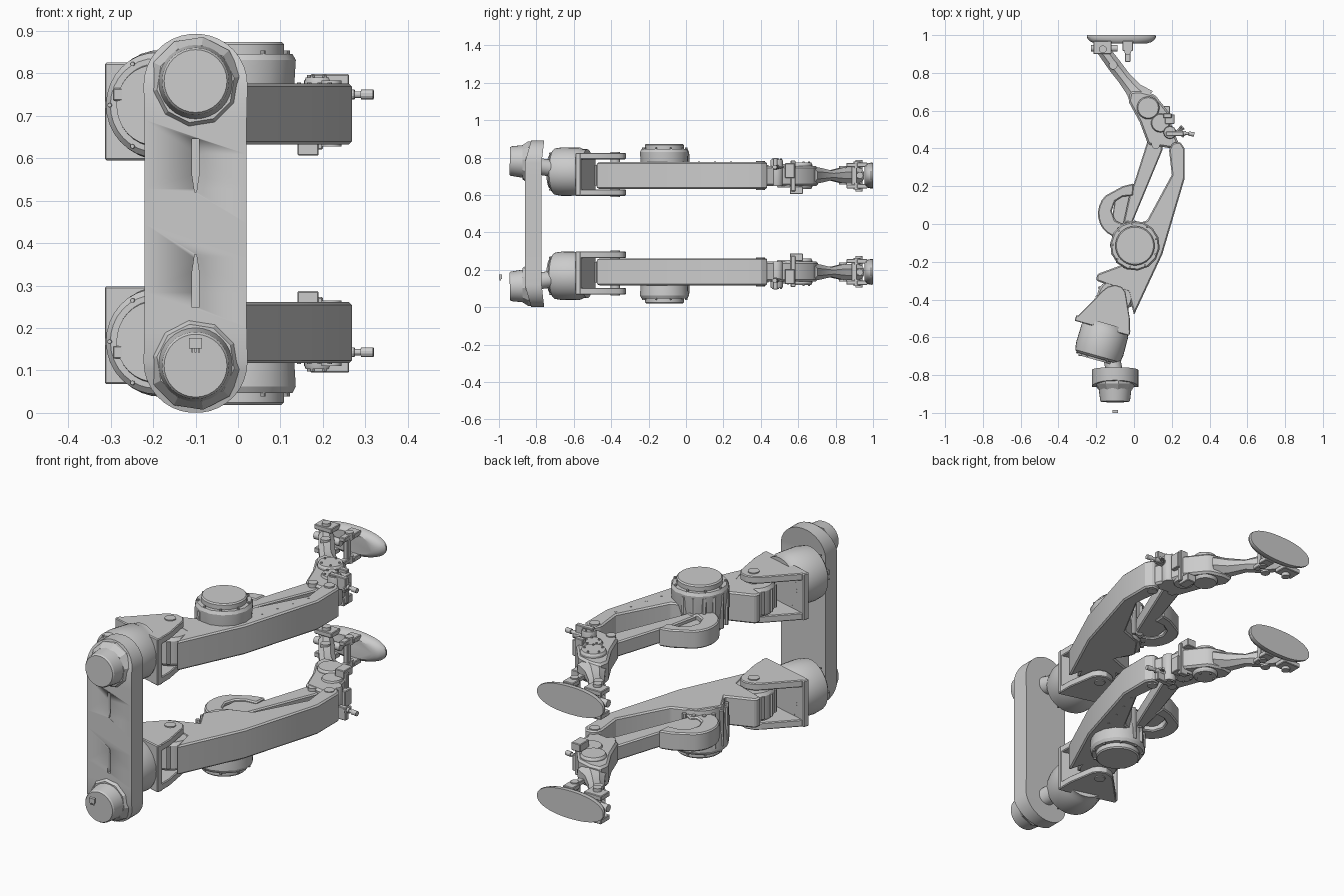
import bpy, bmesh
from math import sin, cos, pi, radians, sqrt, copysign
from mathutils import Vector, Matrix

MID = 0.4465   # height of the plane the two legs mirror about


def finish(bm, name, bevel=0.0, mirror=True):
    bmesh.ops.recalc_face_normals(bm, faces=bm.faces)
    if bevel:
        edges = [e for e in bm.edges if len(e.link_faces) == 2 and e.calc_face_angle() > radians(35)]
        bmesh.ops.bevel(bm, geom=edges, offset=bevel, segments=1, affect='EDGES', clamp_overlap=True)
    for f in bm.faces:
        f.smooth = True
    for e in bm.edges:
        if len(e.link_faces) == 2:
            e.smooth = e.calc_face_angle() < radians(28)
    bm.transform(Matrix.Translation((0, 0, -MID)))
    me = bpy.data.meshes.new(name)
    bm.to_mesh(me)
    bm.free()
    ob = bpy.data.objects.new(name, me)
    ob.location.z = MID
    bpy.context.collection.objects.link(ob)
    if mirror:
        m = ob.modifiers.new("other_leg", 'MIRROR')
        m.use_axis = (False, False, True)
        m.use_clip = False
        m.use_mirror_merge = False
    return ob


def loft(name, rings, bevel=0.0, mirror=True):
    bm = bmesh.new()
    vs = [[bm.verts.new(p) for p in r] for r in rings]
    n = len(vs[0])
    for a, b in zip(vs, vs[1:]):
        for i in range(n):
            bm.faces.new((a[i], a[(i + 1) % n], b[(i + 1) % n], b[i]))
    bm.faces.new(vs[0][::-1])
    bm.faces.new(vs[-1])
    return finish(bm, name, bevel, mirror)


def prism(name, pts, lo, hi, bevel=0.006):
    return loft(name, [[(x, y, z) for x, y in pts] for z in (lo, hi)], bevel)


def box(name, x0, x1, y0, y1, z0, z1, bevel=0.003, mirror=True):
    return loft(name, [[(x0, y0, z), (x1, y0, z), (x1, y1, z), (x0, y1, z)] for z in (z0, z1)], bevel, mirror)


def turned(name, p, d, prof, n=28, bevel=0.0):
    """Round part: prof is (distance along d, radius) pairs."""
    p, d = Vector(p), Vector(d).normalized()
    u = d.orthogonal().normalized()
    v = d.cross(u)
    return loft(name, [[p + d * t + (u * cos(2 * pi * i / n) + v * sin(2 * pi * i / n)) * r
                        for i in range(n)] for t, r in prof], bevel)


def bolts(name, c, r, z, n, size, h):
    for i in range(n):
        a = 2 * pi * i / n + 0.3
        turned(name, (c[0] + r * cos(a), c[1] + r * sin(a), z), (0, 0, 1), [(0, size), (h, size)], 8)


# pelvis: rounded plate whose ends bend slightly backward
rows = []
for i in range(-12, 13):
    if i < -3 or i > 3:
        s = copysign(1, i)
        a = (abs(i) - 4) / 8 * radians(85)
        dz = s * (0.326 + 0.1205 * sin(a))
        w, k = 0.1205 * cos(a) + 0.002, sin(a) * 0.035
    else:
        dz, w, k = i / 4 * 0.326, 0.1205, 0
    z = MID + dz
    rows.append([(-0.1 - w, -0.862 + k, z), (-0.1 + w, -0.862 + k, z),
                 (-0.1 + w, -0.772 + k * 0.4, z), (-0.1 - w, -0.772 + k * 0.4, z)])
pelvis = loft("pelvis_plate", rows, 0.0, False)

# narrow slots sunk into the pelvis front
slot = loft("slot_cutter", [[(-0.1 + x * s, y, z) for x, y in ((-1, -0.9), (1, -0.9), (1, -0.835), (-1, -0.835))]
                            for z, s in ((0.52, 0.002), (0.56, 0.008), (0.645, 0.008))], 0, True)
slot.hide_render = True
slot.display_type = 'WIRE'
cut = pelvis.modifiers.new("slots", 'BOOLEAN')
cut.operation, cut.object, cut.solver = 'DIFFERENCE', slot, 'EXACT'

# pelvis end caps with flared faceted collars
turned("pelvis_collar", (-0.1, -0.80, 0.775), (0, -1, 0), [(0, 0.112), (0.045, 0.112), (0.075, 0.092)], 10)
turned("pelvis_motor_cap", (-0.1, -0.85, 0.779), (0, -1, 0.03), [(0, 0.09), (0.085, 0.079), (0.092, 0.074)], 32)
box("front_connector", -0.115, -0.085, -1.0, -0.985, 0.152, 0.176, 0, False)
for x in (-0.108, -0.1, -0.092):
    box("connector_pin", x - 0.002, x + 0.002, -0.996, -0.99, 0.142, 0.153, 0, False)
turned("pelvis_neck", (-0.1, -0.80, 0.755), (-0.2, 1, -0.15), [(0, 0.045), (0.16, 0.045)], 20)

# hip yaw drum
axis = Vector((0.27, 0.96, 0)).normalized()
turned("hip_drum", (-0.195, -0.71, 0.725), axis,
       [(0, 0.102), (0.0, 0.11), (0.012, 0.124), (0.05, 0.13), (0.15, 0.128), (0.165, 0.12), (0.19, 0.12)], 32)
turned("hip_drum_face", (-0.195, -0.722, 0.725), axis, [(0, 0.095), (0.02, 0.1)], 32)
box("hip_drum_plug", -0.295, -0.265, -0.70, -0.66, 0.735, 0.765)
for i in range(6):
    a = i * pi / 3
    side = axis.cross(Vector((0, 0, 1)))
    turned("hip_drum_bolt", Vector((-0.195, -0.715, 0.725)) + (side * cos(a) + Vector((0, 0, 1)) * sin(a)) * 0.112,
           axis, [(0, 0.005), (0.02, 0.005)], 8)

# hip bracket: base plate and two cheek plates
prism("hip_bracket_base", [(-0.315, -0.512), (-0.025, -0.592), (-0.018, -0.562), (-0.305, -0.482)], 0.595, 0.825, 0.004)
cheek = [(-0.31, -0.50), (-0.022, -0.58), (-0.022, -0.50), (-0.045, -0.36), (-0.065, -0.333),
         (-0.1, -0.322), (-0.14, -0.332), (-0.165, -0.352)]
for lo in (0.595, 0.79):
    prism("hip_bracket_cheek", cheek, lo, lo + 0.035, 0.004)
turned("hip_pivot", (-0.105, -0.378, 0.59), (0, 0, 1), [(0, 0.026), (0.24, 0.026)], 20)

# hip pitch drum with ribs between the cheeks
hip = (-0.1, -0.385)
turned("hip_actuator", (*hip, 0.635), (0, 0, 1), [(0, 0.085), (0.015, 0.095), (0.125, 0.095), (0.14, 0.085)], 28)
for i in range(12):
    a = i * pi / 6
    turned("hip_actuator_rib", (hip[0] + 0.095 * cos(a), hip[1] + 0.095 * sin(a), 0.65), (0, 0, 1),
           [(0, 0.009), (0.11, 0.009)], 6)

# thigh beam
prism("thigh", [(0.0, -0.482), (0.15, -0.16), (0.268, 0.24), (0.268, 0.40), (0.245, 0.435), (0.205, 0.43),
                (0.185, 0.395), (0.2, 0.26), (0.07, 0.02), (-0.04, -0.02), (-0.11, -0.12), (-0.06, -0.215),
                (-0.195, -0.265), (-0.2, -0.3), (-0.03, -0.36)], 0.632, 0.776, 0.007)
for t in range(5):
    x, y = 0.13 + t * 0.024, -0.1 + t * 0.085
    turned("thigh_bolt", (x - 0.01, y, 0.77), (0, 0, 1), [(0, 0.005), (0.008, 0.005)], 8)

# knee drive motor on the thigh
motor = (0.005, -0.115)
turned("knee_motor_housing", (*motor, 0.636), (0, 0, 1), [(0, 0.11), (0.13, 0.128), (0.195, 0.132), (0.21, 0.124)], 14)
turned("knee_motor_disc", (*motor, 0.84), (0, 0, 1), [(0, 0.104), (0.028, 0.104), (0.034, 0.098)], 36)
bolts("knee_motor_bolt", motor, 0.117, 0.842, 9, 0.006, 0.012)
for i in range(8):
    a = radians(90 + i * 22)
    turned("knee_motor_rib", (motor[0] + 0.122 * cos(a), motor[1] + 0.122 * sin(a), 0.65), (0, 0, 1),
           [(0, 0.01), (0.17, 0.012)], 6)

# crank disc and push rod down to the calf
arc = [(-0.078 + 0.113 * cos(radians(a)), 0.055 + 0.125 * sin(radians(a))) for a in range(130, 305, 15)]
prism("crank_arm", [(0.0, 0.215), (-0.06, 0.2)] + arc + [(0.0, 0.0), (-0.035, 0.02), (-0.06, -0.0), (-0.1, 0.02),
      (-0.118, 0.07), (-0.1, 0.12), (-0.06, 0.145), (-0.005, 0.15)], 0.655, 0.745)
prism("crank_web", [(-0.12, 0.0), (-0.03, -0.02), (0.02, 0.1), (-0.02, 0.16), (-0.1, 0.14)], 0.665, 0.72, 0.004)
prism("push_rod", [(-0.06, -0.01), (-0.02, -0.02), (0.15, 0.39), (0.15, 0.43), (0.115, 0.455), (0.075, 0.45),
                   (0.0, 0.215), (-0.025, 0.15)], 0.665, 0.74)

# knee pins and calf frame
turned("knee_pin", (0.22, 0.398, 0.628), (0, 0, 1), [(0, 0.024), (0.155, 0.024)], 20)
turned("rod_pin", (0.115, 0.42, 0.65), (0, 0, 1), [(0, 0.022), (0.11, 0.022)], 20)
prism("calf_frame", [(0.075, 0.42), (0.2, 0.4), (0.245, 0.405), (0.225, 0.455), (0.2, 0.52), (0.185, 0.59),
                     (0.11, 0.685), (0.03, 0.705), (-0.02, 0.70), (-0.03, 0.65), (0.03, 0.54)], 0.648, 0.755, 0.01)
for x, y, r, lo, hi in ((0.075, 0.615, 0.06, 0.632, 0.774), (0.14, 0.535, 0.05, 0.64, 0.765),
                        (0.19, 0.485, 0.034, 0.648, 0.79)):
    turned("ankle_motor", (x, y, lo), (0, 0, 1), [(0, r * 0.9), (0.01, r), (hi - lo - 0.01, r), (hi - lo, r * 0.9)], 24)
    bolts("ankle_motor_bolt", (x, y), r * 0.7, hi - 0.002, 5, 0.005, 0.008)
box("knee_clamp", 0.155, 0.2, 0.56, 0.585, 0.62, 0.785)
box("calf_lug", 0.14, 0.19, 0.555, 0.625, 0.606, 0.645)
box("knee_lug", 0.17, 0.262, 0.465, 0.49, 0.735, 0.798)

# side linkage spikes at the knee
turned("knee_linkage", (0.19, 0.49, 0.75), (1, -0.12, 0), [(0, 0.012), (0.085, 0.012), (0.086, 0.008), (0.1, 0.008),
                                                       (0.101, 0.012), (0.13, 0.012)], 12)
for dx, dy in ((0.07, 0.04), (0.07, -0.04), (0.05, 0.06)):
    turned("linkage_finger", (0.225, 0.485, 0.745), (dx, dy, 0.01), [(0, 0.007), (0.045, 0.006)], 8)
box("linkage_block", 0.165, 0.215, 0.53, 0.58, 0.69, 0.77)

# lower shank: waisted loft from calf to ankle
ring = []
d = Vector((-0.6, 0.8, 0))
s = Vector((0.8, 0.6, 0))
for x, y, w, h in ((0.045, 0.66, 0.07, 0.048), (0.0, 0.71, 0.045, 0.04), (-0.05, 0.77, 0.036, 0.026),
                   (-0.10, 0.835, 0.037, 0.042), (-0.17, 0.93, 0.034, 0.044)):
    c = Vector((x, y, 0.705))
    ring.append([c + s * (w * cos(pi * (i + 0.5) / 4)) * 1.08 + Vector((0, 0, h * 1.08 * sin(pi * (i + 0.5) / 4)))
                 for i in range(8)])
loft("shank", ring)
turned("shank_pivot", (-0.11, 0.84, 0.655), (0, 0, 1), [(0, 0.022), (0.1, 0.022)], 18)

# ankle joint and its linkage
turned("ankle_pin", (-0.165, 0.925, 0.618), (0, 0, 1), [(0, 0.02), (0.17, 0.02)], 18)
for z in (0.635, 0.75):
    box("ankle_fork", -0.215, -0.12, 0.90, 0.97, z, z + 0.024)
    turned("toe_link_pin", (-0.033, 0.915, z - 0.006), (0, 0, 1), [(0, 0.019), (0.036, 0.019)], 16)
    box("toe_link_rod", -0.048, -0.018, 0.858, 0.91, z, z + 0.022)
    box("toe_link_lug", -0.06, -0.006, 0.915, 0.97, z, z + 0.024)
turned("ankle_cross_pin", (-0.228, 0.93, 0.705), (1, 0, 0), [(0, 0.018), (0.14, 0.018)], 16)
box("toe_link_crossbar", -0.045, -0.02, 0.885, 0.915, 0.64, 0.77)

# foot: flat oval sole with a shallow domed back
foot = []
for y, k in ((0.955, 0.72), (0.963, 0.87), (0.976, 0.96), (0.99, 1.0), (1.0, 0.99)):
    foot.append([(-0.067 + 0.183 * k * copysign(abs(cos(a)) ** 0.9, cos(a)), y,
                  0.704 + 0.069 * k * copysign(abs(sin(a)) ** 0.9, sin(a)))
                 for a in (2 * pi * i / 40 for i in range(40))])
loft("foot", foot)
